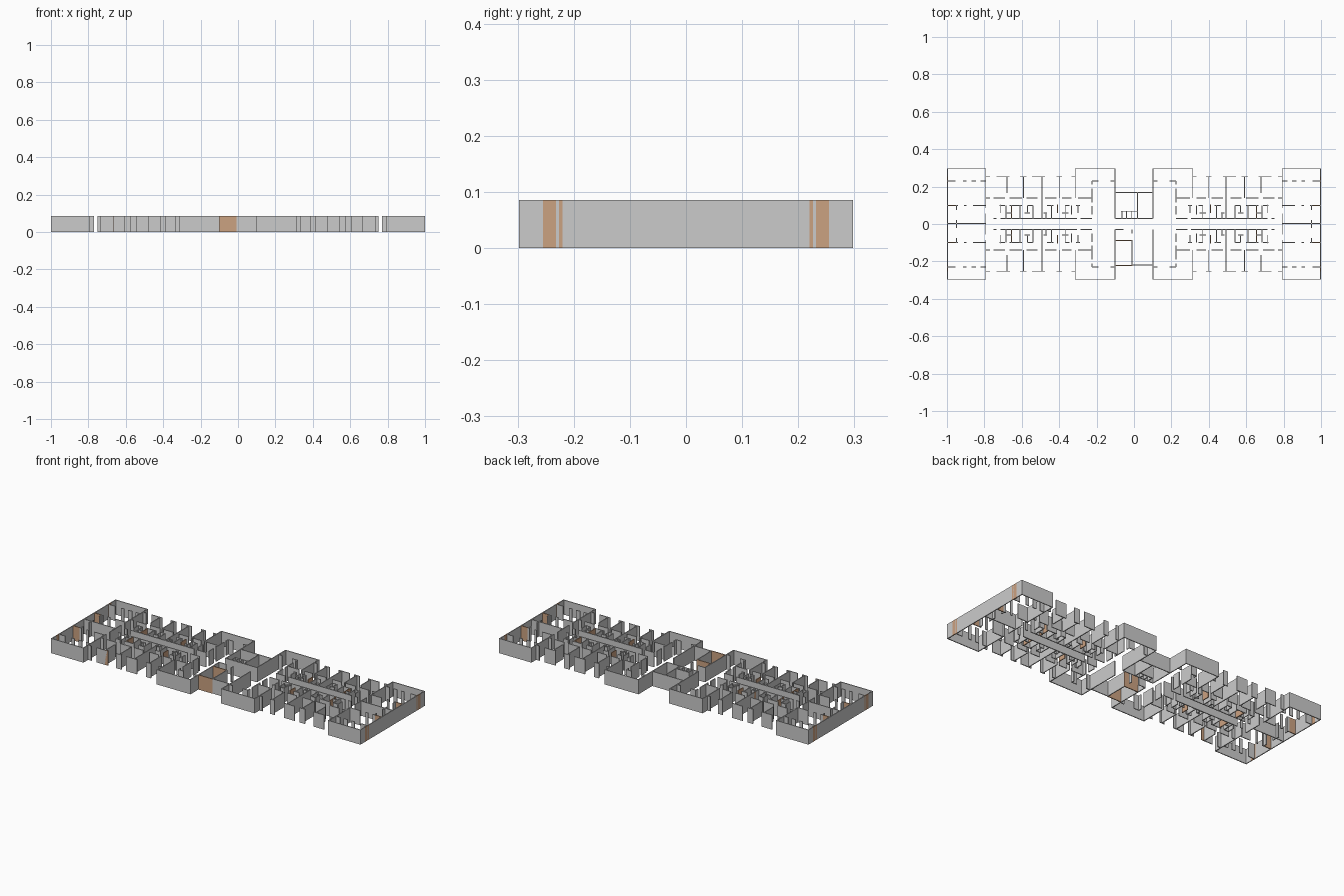
import bpy, bmesh

H = 0.0855   # wall height
T = 0.005    # wall thickness

tan = bpy.data.materials.new("tan_wall")
tan.diffuse_color = (0.60, 0.36, 0.22, 1)


def box(bm, x0, x1, y0, y1):
    vs = [bm.verts.new((x, y, z)) for z in (0, H)
          for x, y in ((x0, y0), (x1, y0), (x1, y1), (x0, y1))]
    for f in ((3, 2, 1, 0), (4, 5, 6, 7), (0, 1, 5, 4), (1, 2, 6, 5), (2, 3, 7, 6), (3, 0, 4, 7)):
        bm.faces.new([vs[i] for i in f])


def walls(name, rows=(), cols=(), signs=((1, 1),), mat=None):
    """rows: (y, start, end, start, end...) along x; cols: the same along y."""
    bm = bmesh.new()
    h = T / 2
    for sx, sy in signs:
        for group, along_x in ((rows, True), (cols, False)):
            for c, *spans in group:
                for a, b in zip(spans[::2], spans[1::2]):
                    if along_x:
                        xs, ys = (sx * a, sx * b), (sy * c - h, sy * c + h)
                    else:
                        xs, ys = (sx * c - h, sx * c + h), (sy * a, sy * b)
                    box(bm, min(xs), max(xs), min(ys), max(ys))
    me = bpy.data.meshes.new(name)
    bm.to_mesh(me)
    bm.free()
    ob = bpy.data.objects.new(name, me)
    bpy.context.collection.objects.link(ob)
    if mat:
        me.materials.append(mat)


QUAD = [(sx, sy) for sx in (1, -1) for sy in (1, -1)]
SIDES = [(1, 1), (-1, 1)]

# corner apartments at both ends
walls("end_rooms",
      rows=[(0.2955, 0.79, 1.0),
            (0.229, 0.795, 0.82, 0.845, 0.87, 0.895, 0.915, 0.955, 1.0),
            (0.098, 0.795, 0.86, 0.895, 0.91, 0.94, 0.955)],
      cols=[(0.9975, 0.0, 0.22, 0.255, 0.298),
            (0.7925, 0.085, 0.298, 0.0, 0.055),
            (0.948, 0.075, 0.1, 0.0, 0.022)],
      signs=QUAD)
walls("party_wall", rows=[(0.003, 0.79, 1.0)], signs=SIDES)
walls("end_tan_panels", cols=[(0.9975, 0.22, 0.255)], signs=QUAD, mat=tan)
walls("end_tan_partitions", rows=[(0.098, 0.955, 0.9975)], signs=QUAD, mat=tan)

# outer facade between the projecting blocks, with window gaps
walls("facade",
      rows=[(0.2525, 0.77, 0.795, 0.665, 0.735, 0.575, 0.61,
             0.475, 0.545, 0.385, 0.415, 0.312, 0.335)],
      signs=QUAD)

# room dividers
walls("room_dividers",
      rows=[(0.138, 0.77, 0.795, 0.69, 0.75, 0.60, 0.665, 0.515, 0.575,
             0.415, 0.475, 0.335, 0.385, 0.225, 0.30)],
      cols=[(0.68, 0.165, 0.2525), (0.59, 0.138, 0.2525), (0.493, 0.03, 0.2525),
            (0.397, 0.138, 0.2525)],
      signs=QUAD)

# corridor walls
walls("corridor", rows=[(0.030, 0.225, 0.286, 0.305, 0.715, 0.735, 0.752)], signs=QUAD)

# projecting inner blocks
walls("inner_rooms",
      rows=[(0.2955, 0.1, 0.314), (0.229, 0.10, 0.125, 0.19, 0.225)],
      cols=[(0.314, 0.138, 0.298), (0.101, 0.03, 0.298),
            (0.224, 0.05, 0.095, 0.115, 0.19, 0.21, 0.231)],
      signs=QUAD)

# bathrooms and storage along the corridor
walls("bathrooms",
      rows=[(0.100, 0.69, 0.72, 0.60, 0.665, 0.54, 0.57, 0.43, 0.465, 0.345, 0.37, 0.29, 0.31),
            (0.058, 0.655, 0.685, 0.555, 0.585, 0.465, 0.485, 0.35, 0.385)],
      cols=[(0.715, 0.06, 0.105), (0.685, 0.03, 0.10), (0.61, 0.03, 0.10),
            (0.57, 0.06, 0.10), (0.54, 0.03, 0.10), (0.47, 0.03, 0.055),
            (0.44, 0.03, 0.10), (0.365, 0.03, 0.10), (0.335, 0.05, 0.10),
            (0.30, 0.06, 0.10)],
      signs=QUAD)
walls("bathroom_tan_partitions",
      cols=[(0.655, 0.03, 0.10), (0.41, 0.06, 0.105)],
      signs=QUAD, mat=tan)
walls("facade_tan_pier", rows=[(-0.2525, -0.682, -0.662)],
      cols=[(-0.493, 0.06, 0.09)], mat=tan)

# stair and lift core, back
walls("core_back",
      rows=[(0.168, -0.1, 0.1), (0.030, -0.1, 0.1), (0.068, -0.07, 0.018)],
      cols=[(0.018, 0.03, 0.168), (-0.065, 0.03, 0.068), (-0.04, 0.03, 0.068),
            (-0.012, 0.03, 0.068)])

# stair core, front
walls("core_front", rows=[(-0.220, -0.008, 0.1), (-0.03, -0.1, -0.055)],
      cols=[(-0.010, -0.22, -0.088), (-0.010, -0.05, -0.03)])
walls("core_front_tan", rows=[(-0.222, -0.1, -0.008), (-0.088, -0.1, -0.008)], mat=tan)
